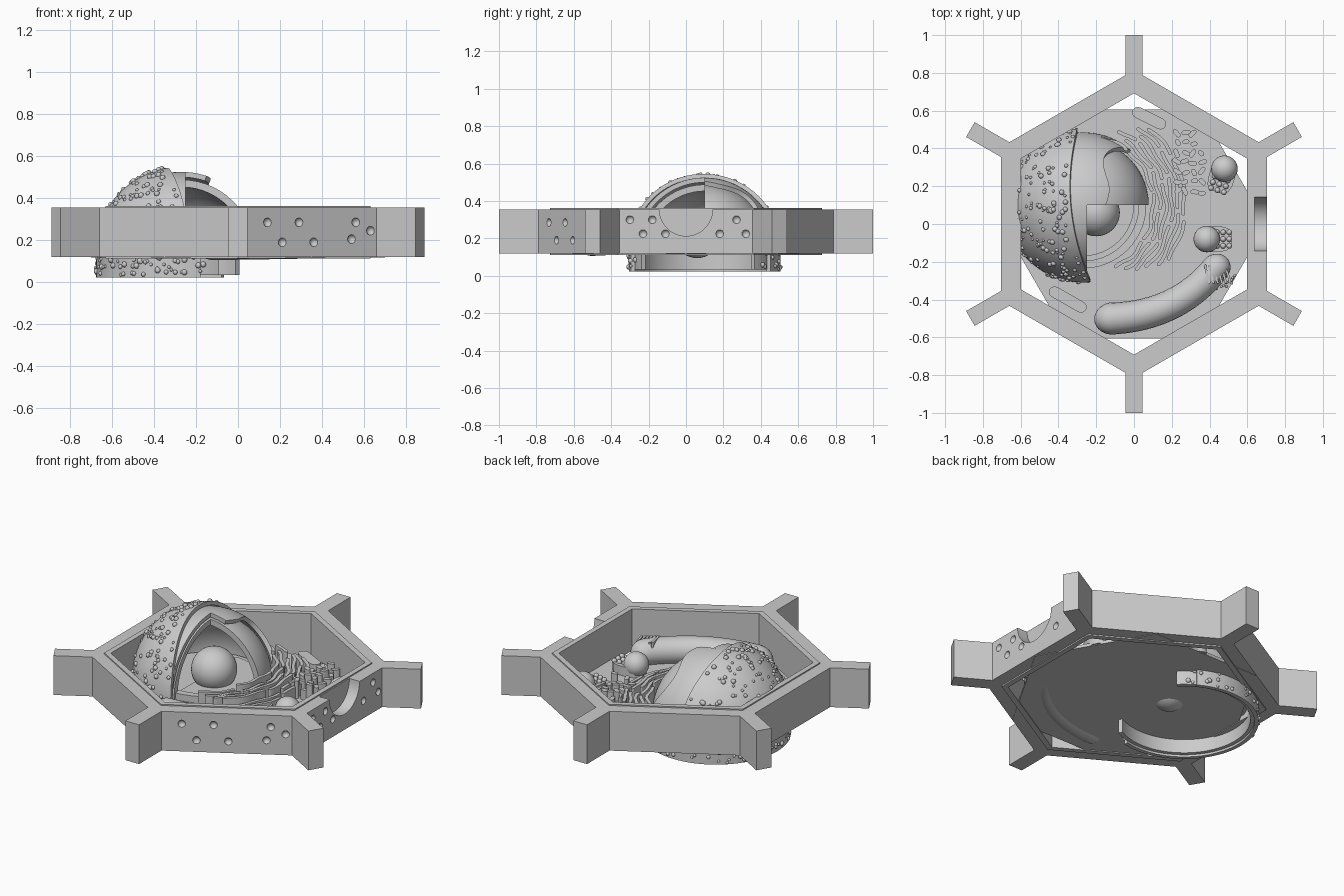
import bpy, bmesh, math, random
from math import sin, cos, pi, radians, sqrt
from mathutils import Vector, Matrix

if "Cube" in bpy.data.objects:
    bpy.data.objects.remove(bpy.data.objects["Cube"])

random.seed(4)
C = Vector((-0.27, 0.1, 0.14))          # centre of the layered dome
FLOOR = 0.135


def finish(bm, name, smooth=True):
    bmesh.ops.remove_doubles(bm, verts=bm.verts, dist=1e-5)
    bmesh.ops.recalc_face_normals(bm, faces=bm.faces)
    me = bpy.data.meshes.new(name)
    bm.to_mesh(me)
    bm.free()
    ob = bpy.data.objects.new(name, me)
    bpy.context.collection.objects.link(ob)
    bpy.context.view_layer.objects.active = ob
    bpy.ops.object.select_all(action='DESELECT')
    ob.select_set(True)
    if smooth:
        bpy.ops.object.shade_smooth_by_angle(angle=radians(40))
    return ob


def lift(bm, faces, h):
    r = bmesh.ops.extrude_face_region(bm, geom=faces)
    vs = [g for g in r['geom'] if isinstance(g, bmesh.types.BMVert)]
    bmesh.ops.translate(bm, verts=vs, vec=(0, 0, h))


def ring(name, ro, ri, z0, z1, n, a0, a1, centre=(0, 0), smooth=True):
    bm = bmesh.new()
    pts = []
    for i in range(n + 1):
        a = radians(a0 + (a1 - a0) * i / n)
        pts.append([bm.verts.new((centre[0] + r * cos(a), centre[1] + r * sin(a), z0)) for r in (ro, ri)])
    fs = [bm.faces.new((p[0], q[0], q[1], p[1])) for p, q in zip(pts, pts[1:])]
    bmesh.ops.remove_doubles(bm, verts=bm.verts, dist=1e-5)
    lift(bm, list(bm.faces), z1 - z0)
    return finish(bm, name, smooth)


def add_ribbon(bm, pts, w, z0, z1):
    # round-ended wall that follows a path
    pts = [Vector(p) for p in pts]
    left, right = [], []
    for i, p in enumerate(pts):
        d = (pts[min(i + 1, len(pts) - 1)] - pts[max(i - 1, 0)]).normalized()
        nrm = Vector((-d.y, d.x)) * w / 2
        left.append(p + nrm)
        right.append(p - nrm)
    def cap(p, start):
        a = math.atan2(start.y - p.y, start.x - p.x)
        return [p + Vector((cos(a - pi * k / 6), sin(a - pi * k / 6))) * w / 2 for k in range(1, 6)]
    outline = left + cap(pts[-1], left[-1]) + right[::-1] + cap(pts[0], right[0])
    f = bm.faces.new([bm.verts.new((p.x, p.y, z0)) for p in outline])
    lift(bm, [f], z1 - z0)


def add_ball(bm, p, r, u=10, v=6):
    bmesh.ops.create_uvsphere(bm, u_segments=u, v_segments=v, radius=r, matrix=Matrix.Translation(p))


def shell(name, R, t, phi0, phi1, edge):
    # part of a hollow dome, swept round the x axis up to a wavy edge
    bm = bmesh.new()
    nu, nv = 40, 28
    rows = {}
    for k, rad in enumerate((R, R - t)):
        for i in range(nu + 1):
            ph = radians(phi0 + (phi1 - phi0) * i / nu)
            e = max(-1, min(1, edge(cos(ph)) / R))
            end = math.acos(-e)
            for j in range(nv + 1):
                th = end * j / nv
                rows[k, i, j] = bm.verts.new(C + rad * Vector((-cos(th), sin(th) * cos(ph), sin(th) * sin(ph))))
    def quad(*ks):
        bm.faces.new([rows[q] for q in ks])
    for i in range(nu):
        for j in range(nv):
            for k in (0, 1):
                quad((k, i, j), (k, i + 1, j), (k, i + 1, j + 1), (k, i, j + 1))
        quad((0, i, nv), (0, i + 1, nv), (1, i + 1, nv), (1, i, nv))
    for i in (0, nu):
        for j in range(nv):
            quad((0, i, j), (0, i, j + 1), (1, i, j + 1), (1, i, j))
    bmesh.ops.dissolve_degenerate(bm, dist=1e-6, edges=bm.edges)
    return finish(bm, name)


# hexagonal wall with six spokes, one outline
bm = bmesh.new()
sec = []
for k in range(6):
    a = radians(30 + 60 * k)
    d, s = Vector((cos(a), sin(a), 0)), Vector((-sin(a), cos(a), 0))
    sec.append([bm.verts.new(d * r + s * t + Vector((0, 0, 0.12))) for r, t in
                ((0.722, 0), (0.788, -0.045), (1, -0.045), (1, 0.045), (0.788, 0.045))])
for k in range(6):
    p, q = sec[k], sec[(k + 1) % 6]
    bm.faces.new(p)
    bm.faces.new((p[0], p[4], q[1], q[0]))
lift(bm, list(bm.faces), 0.235)
frame = finish(bm, "hex_frame", False)

# cutters: half-round port and small dimples on two walls
bm = bmesh.new()
bmesh.ops.create_cone(bm, cap_ends=True, segments=48, radius1=0.142, radius2=0.142, depth=0.2,
                      matrix=Matrix.Translation((0.738, 0, 0.355)) @ Matrix.Rotation(pi / 2, 4, 'Y'))
for y, z in ((-.3, .3), (-.18, .3), (-.23, .225), (-.11, .225), (.18, .225), (.27, .3), (.32, .225)):
    add_ball(bm, (0.71, y, z), 0.022, 16, 8)
for x, z in ((.14, .285), (.29, .285), (.21, .19), (.36, .19), (.56, .285), (.54, .205), (.63, .245)):
    add_ball(bm, Vector((x, -(0.814 - x / sqrt(3)), z)) + Vector((.0025, -.004, 0)), 0.022, 16, 8)
cutter = finish(bm, "wall_cutter")
cutter.hide_render = True
m = frame.modifiers.new("cuts", 'BOOLEAN')
m.object, m.operation, m.solver = cutter, 'DIFFERENCE', 'EXACT'
bpy.context.view_layer.objects.active = frame
bpy.ops.object.modifier_apply(modifier=m.name)
bpy.data.objects.remove(cutter)

# inner liner and floor
ring("wall_liner", 0.728, 0.692, 0.112, 0.362, 6, 30, 390, smooth=False)
bm = bmesh.new()
bmesh.ops.create_cone(bm, cap_ends=True, segments=6, radius1=0.7, radius2=0.7, depth=FLOOR - 0.117,
                      matrix=Matrix.Translation((0, 0, (FLOOR + 0.117) / 2)) @ Matrix.Rotation(pi / 6, 4, 'Z'))
finish(bm, "floor", False)

# layered dome
outer_edge = lambda s: -0.065 - 0.035 * s + 0.07 * s * s
shell("dome_outer", 0.41, 0.022, 0, 180, outer_edge)
shell("dome_middle_front", 0.385, 0.025, 90, 180, lambda s: 0.02)
shell("dome_middle_back", 0.385, 0.025, 0, 90, lambda s: 0.12 + 0.02 * sin(7 * s) + 0.12 * s ** 6)
shell("dome_inner_front", 0.348, 0.035, 90, 180, lambda s: 0.02)
shell("dome_inner_back", 0.348, 0.035, 0, 90, lambda s: 0.348)
ring("dome_low_rim", 0.335, 0.295, 0.12, 0.175, 24, -90, 2, C.xy)
ring("dome_inner_rim", 0.27, 0.1, 0.12, 0.155, 24, -90, 90, C.xy)
bm = bmesh.new()
add_ball(bm, (-0.2, 0.06, 0.22), 0.125, 40, 20)
finish(bm, "dome_core")

# skirt below the floor
ring("skirt_outer", 0.405, 0.382, 0.022, 0.13, 64, 60, 283, C.xy)
ring("skirt_inner", 0.384, 0.36, 0.035, 0.13, 64, 44, 298, C.xy)

# beads over the dome and skirt
bm = bmesh.new()
n = 0
while n < 190:
    d = Vector([random.gauss(0, 1) for _ in range(3)]).normalized()
    if d.z > 0 and d.x * 0.41 < outer_edge(d.y) - 0.01:
        add_ball(bm, C + d * 0.41, random.choice((.008, .011, .014)))
        n += 1
for i in range(90):
    a = radians(random.uniform(50, 292))
    r = 0.405 if 60 < math.degrees(a) < 283 else 0.384
    add_ball(bm, C + Vector((r * cos(a), r * sin(a), random.uniform(-0.11, -0.02))), random.choice((.008, .011, .014)))
finish(bm, "surface_beads")

# folded membranes: broken wavy walls around the dome
bm = bmesh.new()
for k, r in enumerate((0.372, 0.405, 0.438, 0.471, 0.504, 0.537)):
    a = -62 + 6 * k
    while a < 66 - 6 * k:
        b = min(a + random.uniform(16, 38), 74 - 5 * k)
        pts = []
        for i in range(11):
            t = radians(a + (b - a) * i / 10)
            q = r + 0.007 * sin(t * 14 + k)
            pts.append((C.x + q * cos(t), C.y + q * sin(t)))
        add_ribbon(bm, pts, 0.019, 0.12, 0.235 - 0.008 * k + random.uniform(-.015, .015))
        a = b + 4.5
# short posts beside them
for i in range(4):
    for j in range(7):
        x = 0.23 + 0.043 * i + random.uniform(-.007, .007)
        y = 0.17 + 0.052 * j + random.uniform(-.007, .007)
        if x + 0.55 * y > 0.6 or x - 0.1 * y > 0.345:
            continue
        a, l = random.uniform(-1.2, 1.2), random.uniform(.006, .014)
        add_ribbon(bm, [(x - l * cos(a), y - l * sin(a)), (x + l * cos(a), y + l * sin(a))],
                   0.024, 0.12, random.uniform(.19, .24))
finish(bm, "folded_membranes")

# flat pills on the floor
bm = bmesh.new()
add_ribbon(bm, [(0.02, 0.59), (0.14, 0.53)], 0.06, 0.12, 0.17)
add_ribbon(bm, [(-0.42, -0.36), (-0.28, -0.44)], 0.06, 0.12, 0.17)
finish(bm, "floor_pills")

# cut-open capsules with beads
for name, x, y, ang in (("capsule_back", 0.465, 0.25, 72), ("capsule_front", 0.43, -0.08, 180)):
    a = radians(ang)
    d, s = Vector((cos(a), sin(a), 0)), Vector((-sin(a), cos(a), 0))
    o = Vector((x, y, 0))
    bm = bmesh.new()
    add_ribbon(bm, [(o - d * 0.03).xy, (o + d * 0.03).xy], 0.135, 0.12, 0.19)
    add_ball(bm, o + d * 0.045 + Vector((0, 0, 0.19)), 0.07, 28, 14)
    bmesh.ops.bisect_plane(bm, geom=bm.verts[:] + bm.edges[:] + bm.faces[:], plane_co=o - d * 0.085,
                           plane_no=-d, clear_outer=True)
    for i in range(3):
        for j in (-1, 0, 1):
            add_ball(bm, o - d * (0.075 - 0.033 * i) + s * 0.036 * j + Vector((0, 0, 0.193)), 0.015)
    finish(bm, name)

# long bent sausage
cu = bpy.data.curves.new("bent_sausage", 'CURVE')
cu.dimensions, cu.bevel_depth, cu.bevel_resolution = '3D', 1.0, 8
sp = cu.splines.new('POLY')
N, L = 48, 0.8
sp.points.add(N)
P = [Vector((-0.21, -0.50)), Vector((0.25, -0.52)), Vector((0.48, -0.17))]
for i, pt in enumerate(sp.points):
    u = (1 - cos(pi * i / N)) / 2
    p = P[0] * (1 - u) ** 2 + P[1] * 2 * u * (1 - u) + P[2] * u * u
    r = 0.086 - 0.012 * u
    g = max(0, r - min(u, 1 - u) * L)
    pt.co = (p.x, p.y, 0.19, 1)
    pt.radius = max(0.001, sqrt(max(0, r * r - g * g)))
ob = bpy.data.objects.new("bent_sausage", cu)
bpy.context.collection.objects.link(ob)
bpy.ops.object.select_all(action='DESELECT')
ob.select_set(True)
bpy.context.view_layer.objects.active = ob
bpy.ops.object.convert(target='MESH')
bpy.ops.object.shade_smooth_by_angle(angle=radians(50))

# ridges and loose beads at its end
bm = bmesh.new()
for i in range(6):
    x = 0.385 + 0.022 * i
    add_ribbon(bm, [(x - 0.008, -0.22 - 0.004 * i), (x, -0.26), (x + 0.014, -0.31)], 0.012, 0.15, 0.27 - 0.006 * i)
for i in range(36):
    a, r = random.uniform(0, 2 * pi), random.uniform(.06, .1)
    add_ball(bm, (0.45 + r * cos(a), -0.27 + 0.8 * r * sin(a), random.uniform(.15, .24)), 0.008, 8, 5)
finish(bm, "end_ridges")
